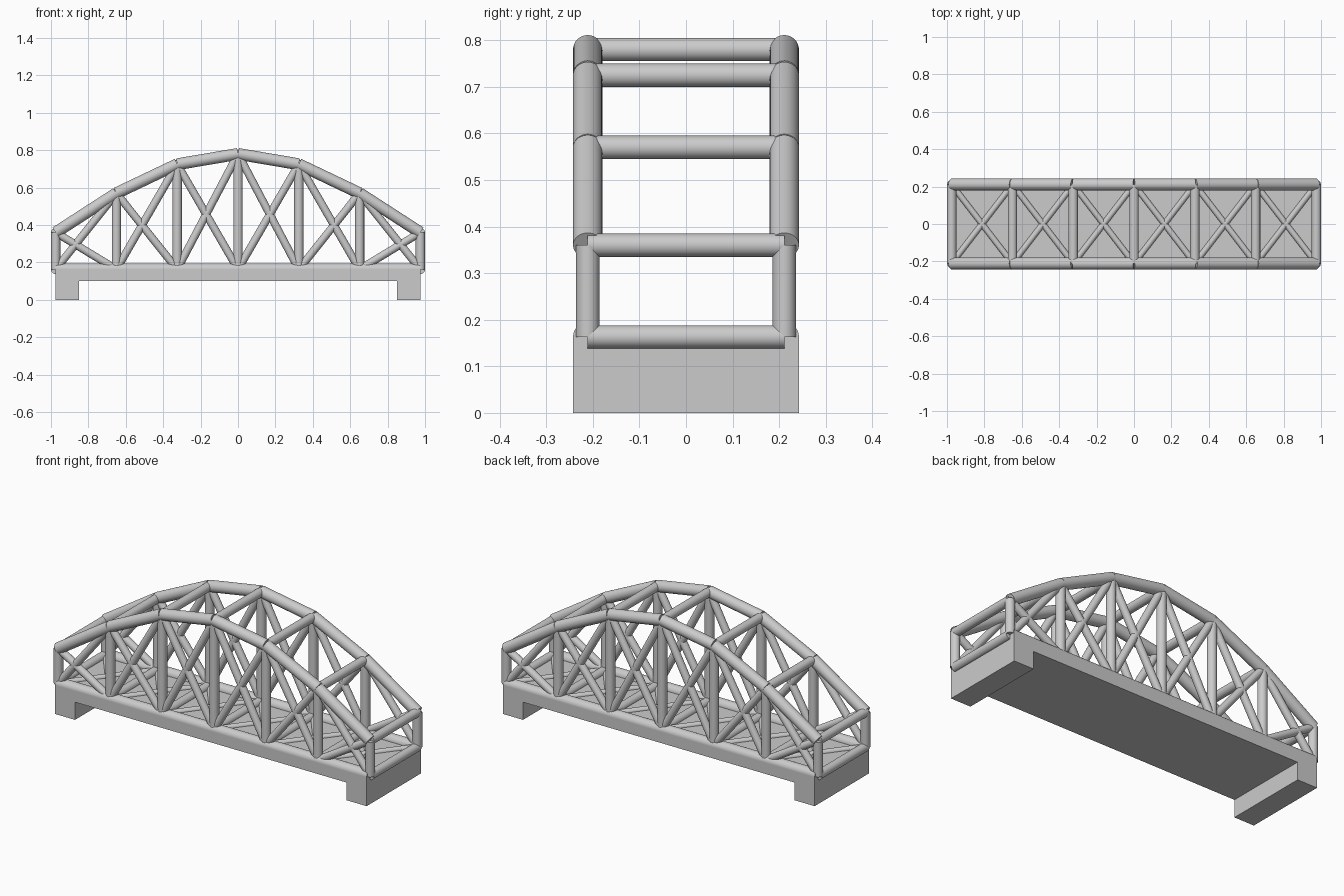
import bpy
from mathutils import Vector

cube = bpy.data.objects.get("Cube")
if cube:
    bpy.data.objects.remove(cube)

steel = bpy.data.materials.new("light_grey")
steel.use_nodes = True
grey = (0.6, 0.6, 0.6, 1)
steel.diffuse_color = grey
steel.node_tree.nodes["Principled BSDF"].inputs["Base Color"].default_value = grey

HALF = 0.975          # half length between end joints
SIDE = 0.211          # truss plane offset
BASE = 0.163          # lower joint height
ARCH = [0.36, 0.57, 0.725, 0.78, 0.725, 0.57, 0.36]
CHORD, BEAM, DIAGONAL, LATERAL = 0.0315, 0.025, 0.021, 0.016
XS = [HALF * (i / 3 - 1) for i in range(len(ARCH))]


def tube(name, start, end, radius):
    """Straight round member between two joints."""
    a, b = Vector(start), Vector(end)
    bpy.ops.mesh.primitive_cylinder_add(
        vertices=32, radius=radius, depth=(b - a).length, location=(a + b) / 2,
        rotation=(b - a).to_track_quat('Z', 'Y').to_euler())
    obj = bpy.context.object
    obj.name = name
    obj.data.materials.append(steel)
    bpy.ops.object.shade_smooth_by_angle()


def block(name, x0, x1, z0, z1):
    """Full-width box."""
    bpy.ops.mesh.primitive_cube_add(size=1, location=((x0 + x1) / 2, 0, (z0 + z1) / 2))
    obj = bpy.context.object
    obj.name = name
    obj.scale = (x1 - x0, 2 * (SIDE + CHORD), z1 - z0)
    obj.data.materials.append(steel)


# Deck slab and end piers
block("deck", -HALF, HALF, 0.1, BASE)
block("right_pier", -HALF, -0.85, 0, 0.1)
block("left_pier", 0.85, HALF, 0, 0.1)

# Two side trusses
for side, y in (("front", -SIDE), ("back", SIDE)):
    low = [(x, y, BASE) for x in XS]
    high = [(x, y, z) for x, z in zip(XS, ARCH)]
    tube(side + "_lower_chord", low[0], low[-1], CHORD)
    for a, b in zip(low, high):
        tube(side + "_post", a, b, BEAM)
    for i in range(len(XS) - 1):
        tube(side + "_arch_chord", high[i], high[i + 1], CHORD)
        tube(side + "_rising_diagonal", low[i], high[i + 1], DIAGONAL)
        tube(side + "_falling_diagonal", high[i], low[i + 1], DIAGONAL)

# Cross beams joining the trusses
for x, z in zip(XS, ARCH):
    tube("arch_cross_beam", (x, -SIDE, z), (x, SIDE, z), BEAM)
    tube("floor_cross_beam", (x, -SIDE, BASE), (x, SIDE, BASE), BEAM)

# Crossed floor bracing
for x0, x1 in zip(XS, XS[1:]):
    for s in (-SIDE, SIDE):
        tube("floor_brace", (x0, s, BASE), (x1, -s, BASE), LATERAL)
